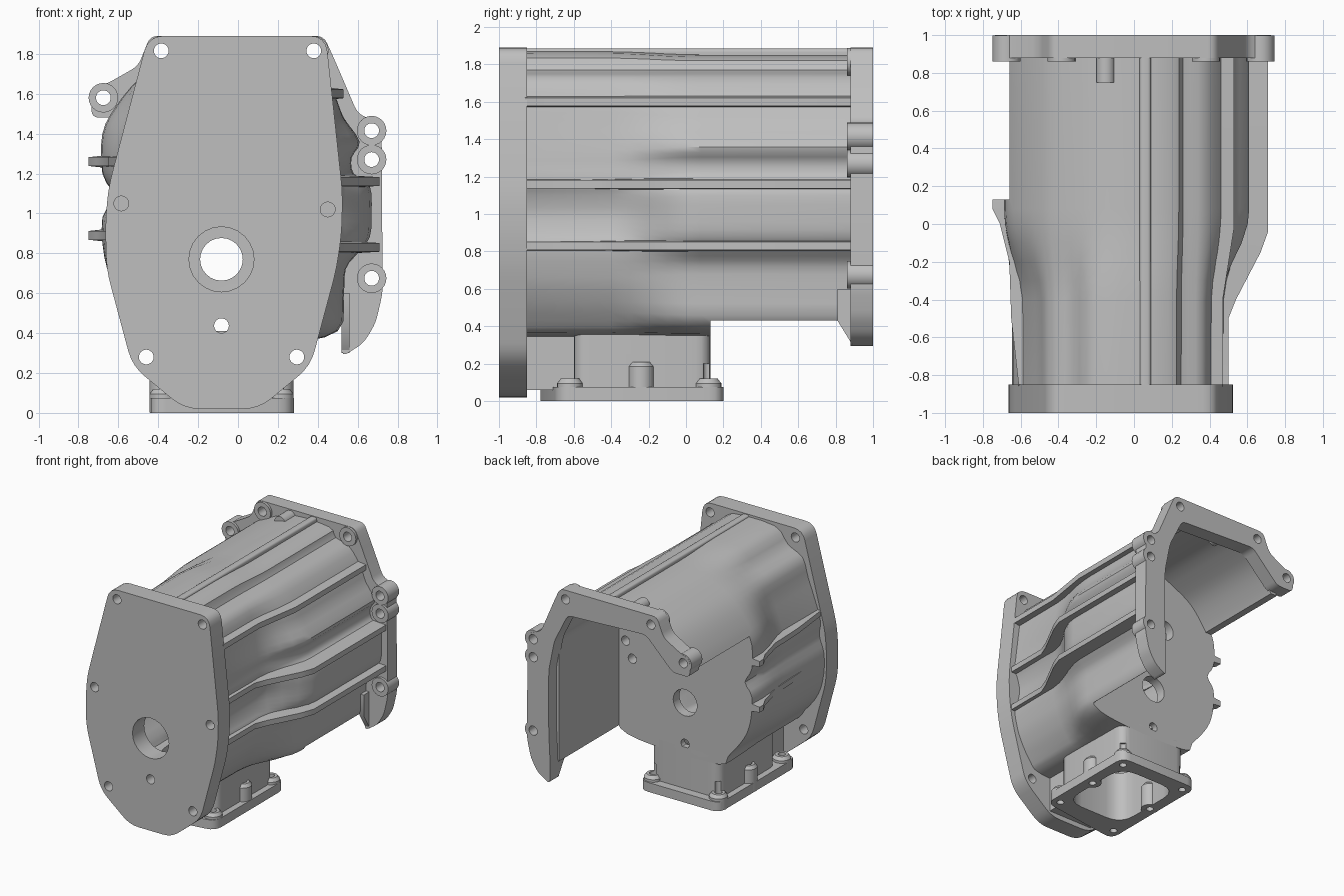
import bpy, bmesh, math
from mathutils import Vector

if "Cube" in bpy.data.objects:
    bpy.data.objects.remove(bpy.data.objects["Cube"])

metal = bpy.data.materials.new("cast grey metal")
metal.use_nodes = True
GREY = (0.52, 0.52, 0.52, 1)
metal.diffuse_color = GREY
metal.node_tree.nodes["Principled BSDF"].inputs["Base Color"].default_value = GREY


def make(name, bm):
    bmesh.ops.recalc_face_normals(bm, faces=bm.faces)
    mesh = bpy.data.meshes.new(name)
    bm.to_mesh(mesh)
    bm.free()
    mesh.materials.append(metal)
    obj = bpy.data.objects.new(name, mesh)
    bpy.context.scene.collection.objects.link(obj)
    return obj


def loft(bm, rings):
    """Skin closed rings of equal length and cap both ends."""
    loops = [[bm.verts.new(p) for p in ring] for ring in rings]
    n = len(loops[0])
    for a, b in zip(loops, loops[1:]):
        for i in range(n):
            j = (i + 1) % n
            bm.faces.new((a[i], a[j], b[j], b[i]))
    bm.faces.new(loops[0])
    bm.faces.new(loops[-1][::-1])


def prism(bm, pts, a, b, axis="y"):
    place = (lambda p, d: (p[0], d, p[1])) if axis == "y" else (lambda p, d: (p[0], p[1], d))
    loft(bm, [[place(p, d) for p in pts] for d in (a, b)])


def disc(centre, r, sides=24):
    return [(centre[0] + r * math.cos(math.tau * i / sides),
             centre[1] + r * math.sin(math.tau * i / sides)) for i in range(sides)]


def rect(x0, x1, y0, y1):
    return [(x0, y0), (x1, y0), (x1, y1), (x0, y1)]


def rounded(pts, r):
    """Round each corner of a polygon with a short curve."""
    out = []
    for i, p in enumerate(pts):
        p = Vector(p)
        ends = []
        for q in (Vector(pts[i - 1]), Vector(pts[(i + 1) % len(pts)])):
            d = q - p
            ends.append(p + d.normalized() * min(r, d.length * 0.4))
        for k in range(5):
            t = k / 4
            out.append(ends[0] * (1 - t) ** 2 + p * 2 * t * (1 - t) + ends[1] * t * t)
    return out


def cut(obj, bm):
    """Subtract a temporary solid from an object."""
    tool = make("cutter", bm)
    tool.hide_render = True
    mod = obj.modifiers.new("cut", "BOOLEAN")
    mod.operation, mod.solver, mod.object = "DIFFERENCE", "EXACT", tool
    mod.use_self = True
    bpy.context.view_layer.update()
    dg = bpy.context.evaluated_depsgraph_get()
    result = bpy.data.meshes.new_from_object(obj.evaluated_get(dg))
    obj.modifiers.clear()
    obj.data = result
    bpy.data.objects.remove(tool)


def cut_prism(obj, pts, a, b, axis="y"):
    bm = bmesh.new()
    prism(bm, pts, a, b, axis)
    cut(obj, bm)


def drill(obj, centres, r, a, b, axis="y"):
    bm = bmesh.new()
    for c in centres:
        prism(bm, disc(c, r), a, b, axis)
    cut(obj, bm)


# Housing section: front x, z then rear x, z, clockwise from the top
SECTION = [
    (-.2, 1.86, -.12, 1.85), (.18, 1.86, .2, 1.84), (.25, 1.77, .26, 1.77),
    (.36, 1.73, .38, 1.73), (.41, 1.62, .48, 1.6), (.43, 1.5, .53, 1.48),
    (.45, 1.34, .61, 1.36), (.46, 1.26, .57, 1.28), (.47, 1.17, .58, 1.2),
    (.44, 1.1, .66, 1.14), (.42, 1, .67, 1), (.44, .9, .66, .88),
    (.47, .83, .6, .8), (.45, .7, .54, .72), (.41, .58, .53, .58),
    (.32, .43, .5, .41), (.2, .35, .22, .35), (-.35, .35, -.38, .35),
    (-.47, .44, -.47, .44), (-.59, .6, -.61, .62), (-.64, .78, -.67, .78),
    (-.64, .95, -.68, .98), (-.6, 1.08, -.62, 1.08), (-.61, 1.2, -.68, 1.2),
    (-.56, 1.36, -.68, 1.4), (-.5, 1.52, -.61, 1.54), (-.45, 1.67, -.49, 1.68),
    (-.32, 1.74, -.34, 1.77)]


def ring(y, t, inset=0.0, max_x=1.0):
    pts = [Vector((a, b)).lerp(Vector((c, d)), t) for a, b, c, d in SECTION]
    n = len(pts)
    moved = []
    for i, p in enumerate(pts):
        d = (pts[(i + 1) % n] - pts[i - 1]).normalized()
        moved.append(p + Vector((d.y, -d.x)) * inset)
    out = []
    for i in range(n):
        p0, p1, p2, p3 = (moved[(i + k) % n] for k in (-1, 0, 1, 2))
        for u in (0, 1 / 3, 2 / 3):
            q = p1 + (p2 - p0) * u / 2 + (p0 * 2 - p1 * 5 + p2 * 4 - p3) * u * u / 2 \
                + (p1 * 3 - p0 - p2 * 3 + p3) * u ** 3 / 2
            out.append((min(q.x, max_x), y, q.y))
    return out


def housing_solid(stations, inset=0.0, max_x=1.0):
    bm = bmesh.new()
    loft(bm, [ring(y, t, inset, max_x) for y, t in stations])
    return bm


# Hollow housing with a dividing wall and an open rear shell
FLARE = [(-.4, .04), (-.3, .18), (-.2, .45), (-.1, .75), (0, .95)]
WALL = .13
SHAFT, DRAIN = (-.083, .77), (-.083, .437)
housing = make("housing", housing_solid([(-.86, 0)] + FLARE + [(.08, 1), (.9, 1)]))
cut(housing, housing_solid([(-.9, 0)] + FLARE + [(.05, 1)], .048))
cut(housing, housing_solid([(WALL, 1), (1.1, 1)], .05, .51))
cut_prism(housing, [(-1, 1.46), (-.45, 1.46), (.51, .9), (.51, .43), (1, .43),
                    (1, -.2), (-1, -.2)], WALL, 1.1)
drill(housing, [SHAFT], .107, 0, .2)
drill(housing, [DRAIN, (.39, 1), (.45, 1.13)], .037, 0, .2)
drill(housing, [(-.2, 1.33)], .08, 0, .2)

# Front plate
half = [(-.27, .02), (-.53, .235), (-.66, .72)]
outline = half + [(-.665, .95), (-.65, 1.13), (-.45, 1.89), (.44, 1.89), (.525, 1.1), (.52, .9)]
outline += [(-.166 - x, z) for x, z in reversed(half)]
bm = bmesh.new()
prism(bm, rounded(outline, .08), -1, -.85)
plate = make("front_plate", bm)
drill(plate, [SHAFT], .163, -1.1, -.7)
drill(plate, [DRAIN, (-.385, 1.815), (.38, 1.815), (-.46, .28), (.295, .28)], .037, -1.1, -.7)
drill(plate, [(-.585, 1.05), (.45, 1.02)], .037, -1.1, -.92)

# Rear flange: an arch with bolt bosses
bolts = [(-.675, 1.58), (-.385, 1.815), (.38, 1.815), (.67, 1.415), (.67, 1.27), (.67, .675)]
arch = [(-.735, 1.48), (-.735, 1.62), (-.64, 1.66), (-.5, 1.74), (-.44, 1.89), (.43, 1.89),
        (.48, 1.78), (.6, 1.5), (.72, 1.45), (.725, .6), (.69, .45), (.63, .35), (.52, .28),
        (.52, .5), (.53, .7), (.53, 1.2), (.48, 1.45), (.36, 1.69), (-.34, 1.72), (-.58, 1.48)]
bm = bmesh.new()
prism(bm, rounded(arch, .04), .88, 1)
flange = make("rear_flange", bm)
drill(flange, bolts, .037, .8, 1.1)
for i, c in enumerate(bolts):
    bm = bmesh.new()
    prism(bm, disc(c, .074), .86, .999)
    boss = make(f"flange_boss_{i + 1}", bm)
    drill(boss, [c], .037, .8, 1.1)
bm = bmesh.new()
prism(bm, disc((-.15, 1.83), .05), .75, .9)
make("top_boss", bm)

# Sloped web joining the shell to the foot of the rear flange
bm = bmesh.new()
loft(bm, [[(x, .81, .43), (x, .89, .3), (x, .89, .6), (x, .81, .6)] for x in (.52, .56)])
make("flange_foot_web", bm)


# Ribs running along the housing sides
def rib(name, path, z, side, depth, h=.022):
    bm = bmesh.new()
    loft(bm, [[(x, y, z - h), (x, y, z + h), (x - side * depth, y, z + h * 1.5),
               (x - side * depth, y, z - h * 1.5)] for y, x in path])
    make(name, bm)


right_path = [(-.86, .5), (-.5, .5), (-.4, .54), (-.15, .67), (-.04, .71), (.9, .71)]
rib("right_rib_upper", [(-.86, .47), (-.4, .47), (-.02, .53), (.9, .53)], 1.6, 1, .09)
rib("right_rib_middle", right_path, 1.16, 1, .19)
rib("right_rib_lower", right_path, .83, 1, .19)
left_path = [(-.86, -.61), (-.5, -.65), (-.2, -.66), (0, -.71), (.08, -.75), (WALL, -.75)]
rib("left_rib_upper", left_path, 1.26, -1, .1)
rib("left_rib_lower", left_path, .89, -1, .1)
bm = bmesh.new()
prism(bm, rounded(rect(.03, .09, 1.81, 1.885), .02), -.86, .9)
make("top_rib", bm)

# Sump neck and bolted sump flange below
bm = bmesh.new()
prism(bm, rounded(rect(-.39, .23, -.6, WALL), .08), .02, .41, "z")
neck = make("sump_neck", bm)
bm = bmesh.new()
prism(bm, rect(-.28, .12, -.86, -.59), .06, .37, "z")
make("sump_web", bm)
bm = bmesh.new()
prism(bm, rounded([(-.44, -.79), (.28, -.69), (.28, .2), (-.44, .2)], .08), 0, .075, "z")
sump = make("sump_flange", bm)
opening = rounded(rect(-.35, .19, -.57, .08), .15)
for part in (housing, neck, sump):
    cut_prism(part, opening, -.1, .6, "z")
sump_bolts = [(-.375, -.69), (-.375, -.26), (-.375, .12), (.21, -.62), (.21, -.24), (.21, .12)]
drill(sump, sump_bolts, .028, -.1, .3, "z")
drill(neck, sump_bolts, .028, -.1, .2, "z")
for i, c in enumerate(sump_bolts):
    top = .21 if i % 3 == 1 else .12
    bm = bmesh.new()
    loft(bm, [[(x, y, z) for x, y in disc(c, r)]
              for z, r in ((.001, .069), (top - .025, .069), (top, .05))])
    boss = make(f"sump_boss_{i + 1}", bm)
    drill(boss, [c], .028, -.1, .3, "z")

# Smooth curved faces, keep machined edges sharp
bpy.ops.object.select_all(action="DESELECT")
for obj in bpy.context.scene.collection.objects:
    if obj.type == "MESH" and metal.name in obj.data.materials:
        obj.select_set(True)
        bpy.context.view_layer.objects.active = obj
bpy.ops.object.shade_smooth_by_angle(angle=math.radians(35))
